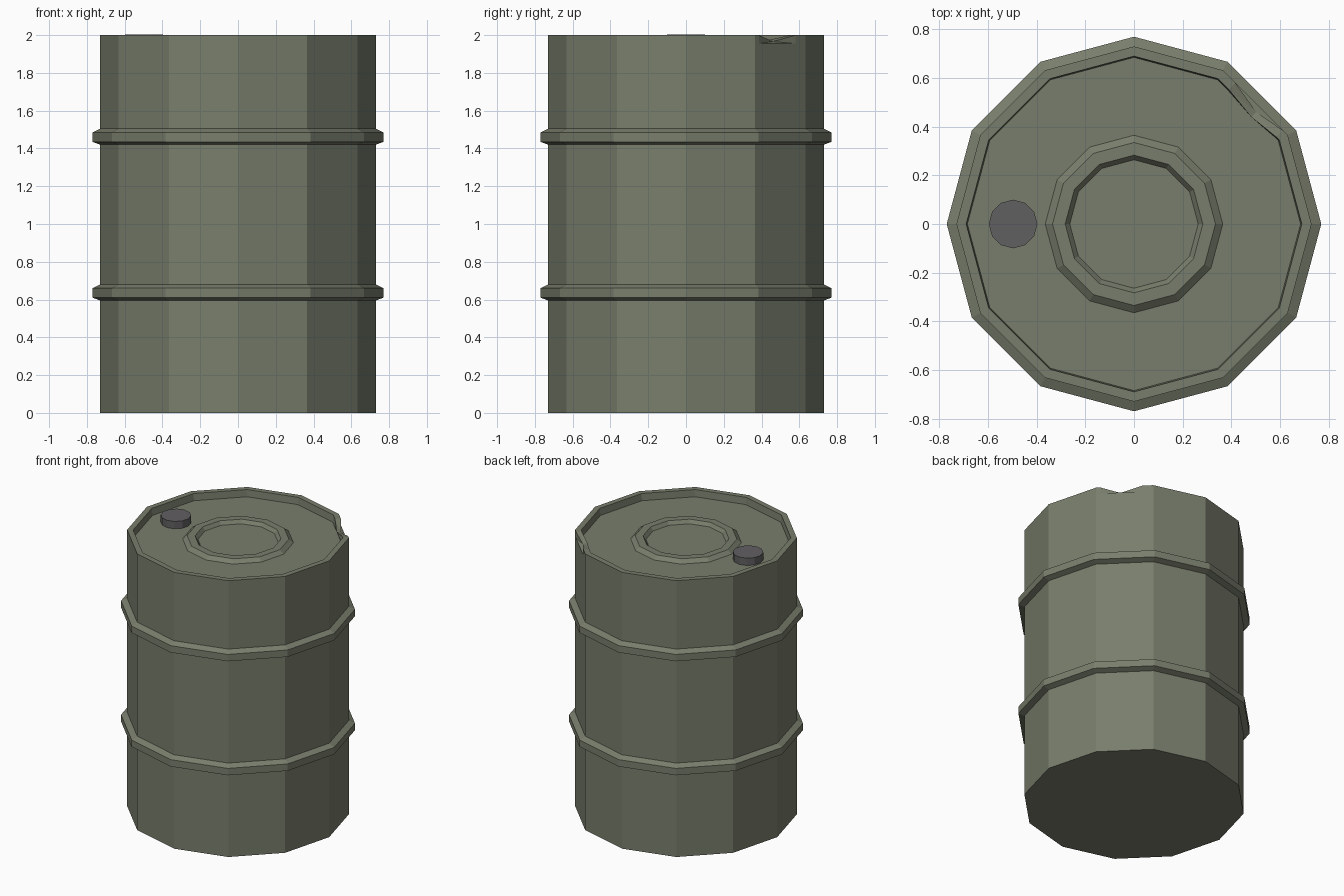
import bpy, bmesh, math
from mathutils import Vector

if "Cube" in bpy.data.objects:
    bpy.data.objects.remove(bpy.data.objects["Cube"])

SIDES = 12


def material(name, rgb):
    m = bpy.data.materials.new(name)
    m.diffuse_color = (*rgb, 1)
    m.use_nodes = True
    m.node_tree.nodes["Principled BSDF"].inputs["Base Color"].default_value = m.diffuse_color
    return m


green = material("olive grey paint", (0.19, 0.208, 0.15))
grey = material("dark grey cap", (0.12, 0.115, 0.12))


def lathe(bm, profile, cap_start, cap_end):
    """Spin (radius, z) points round the z axis into 12 flat sides."""
    rings = []
    for r, z in profile:
        rings.append([bm.verts.new((r * math.cos(2 * math.pi * i / SIDES),
                                    r * math.sin(2 * math.pi * i / SIDES), z))
                      for i in range(SIDES)])
    for a, b in zip(rings, rings[1:]):
        for i in range(SIDES):
            j = (i + 1) % SIDES
            bm.faces.new((a[i], a[j], b[j], b[i]))
    if cap_start:
        bm.faces.new(rings[0][::-1])
    if cap_end:
        bm.faces.new(rings[-1])


def finish(bm, name, mat, loc=(0, 0, 0)):
    bm.normal_update()
    me = bpy.data.meshes.new(name)
    bm.to_mesh(me)
    bm.free()
    me.materials.append(mat)
    ob = bpy.data.objects.new(name, me)
    ob.location = loc
    bpy.context.collection.objects.link(ob)


# Barrel: wall, two hoops, rim, recessed lid with raised ring
R, HOOP = 0.73, 0.77
profile = [(R, 0)]
for z in (0.595, 1.42):
    profile += [(R, z), (HOOP, z + 0.015), (HOOP, z + 0.065), (R, z + 0.085)]
profile += [(R, 2), (0.69, 2), (0.685, 1.95),
            (0.365, 1.95), (0.335, 1.975), (0.283, 1.975), (0.264, 1.95)]
bm = bmesh.new()
lathe(bm, profile, True, True)


# Dent in the rim: cut the one side facing 45 degrees, then push its middle in
def dent_faces():
    out = []
    for f in bm.faces:
        c = f.calc_center_median()
        a = math.degrees(math.atan2(c.y, c.x))
        if 30 < a < 60 and c.z > 1.6 and c.xy.length > 0.65:
            out.append(f)
    return out


def cut(point, normal):
    faces = dent_faces()
    geom = faces + list({e for f in faces for e in f.edges}) + \
        list({v for f in faces for v in f.verts})
    bmesh.ops.bisect_plane(bm, geom=geom, plane_co=point, plane_no=normal)


side = Vector((1, -1, 0)).normalized()
cut(Vector((0, 0, 1.955)), Vector((0, 0, 1)))
for t in (-0.116, 0.03, 0.16):
    cut(side * t, side)
for v in bm.verts:
    if v.co.z > 1.99 and abs(v.co.dot(side) - 0.03) < 0.01 and v.co.x > 0.3 and v.co.y > 0.3:
        outer = v.co.x + v.co.y > 0.97
        v.co.z = 1.966 if outer else 1.975
        push = 0.017 if outer else 0.01
        v.co.x -= push
        v.co.y -= push
bmesh.ops.triangulate(bm, faces=[f for f in dent_faces() if f.calc_center_median().z > 1.956])
finish(bm, "barrel", green)

# Filler cap on the lid
bm = bmesh.new()
lathe(bm, [(0.1, 1.95), (0.1, 2.003)], True, True)
finish(bm, "filler_cap", grey, (-0.497, 0, 0))
